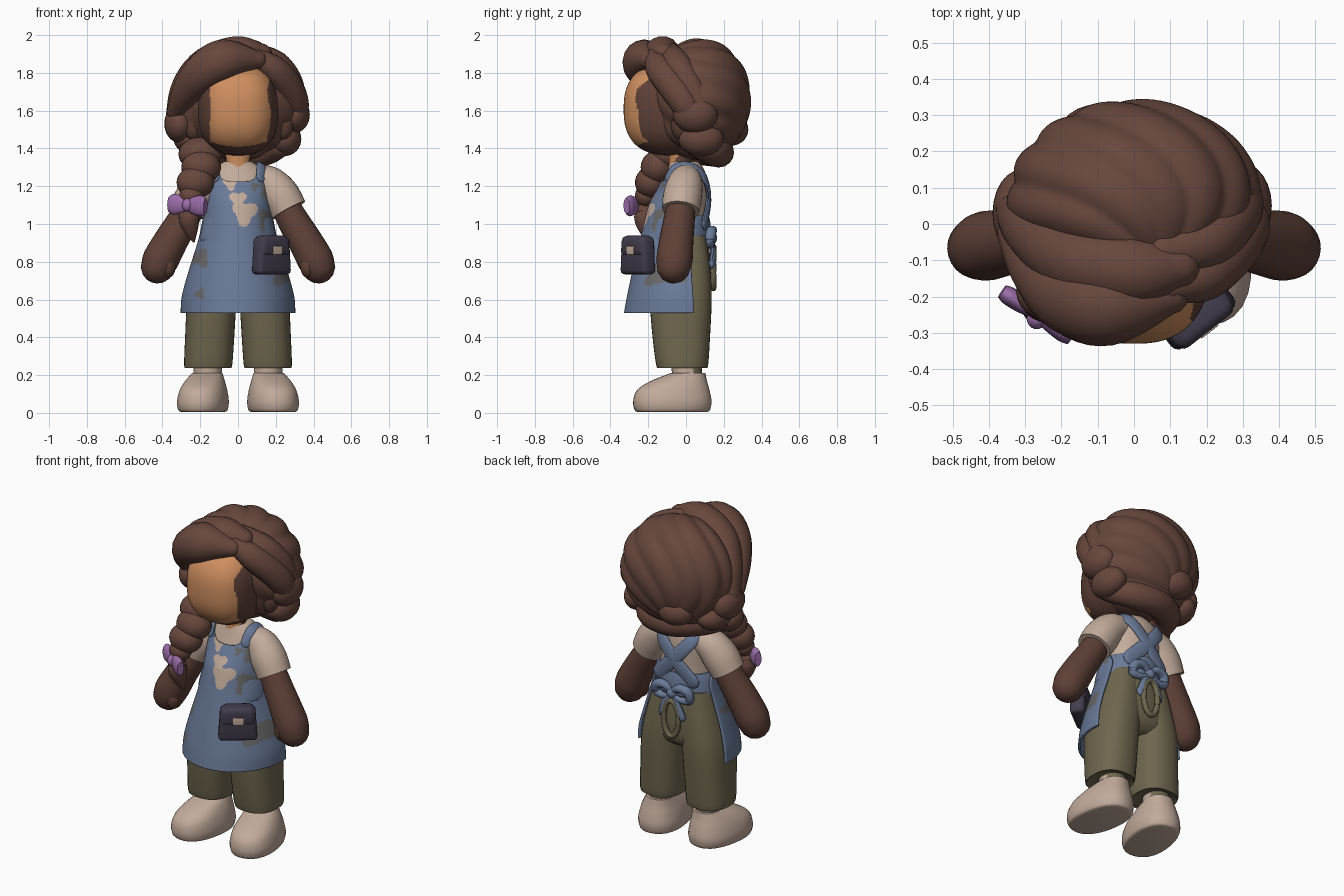
import bpy, bmesh, math
from mathutils import Vector, Matrix

if "Cube" in bpy.data.objects:
    bpy.data.objects.remove(bpy.data.objects["Cube"])


def material(name, r, g, b):
    m = bpy.data.materials.new(name)
    lin = [((c / 255 + 0.055) / 1.055) ** 2.4 for c in (r, g, b)]
    m.diffuse_color = (*lin, 1)
    m.use_nodes = True
    m.node_tree.nodes["Principled BSDF"].inputs["Base Color"].default_value = m.diffuse_color
    return m


HAIR = material("hair brown", 103, 71, 61)
SKIN = material("skin brown", 94, 64, 55)
FACE = material("face orange", 205, 142, 95)
SHIRT = material("shirt beige", 195, 172, 156)
BLUE = material("apron blue", 106, 122, 152)
OLIVE = material("trouser olive", 110, 102, 78)
NAVY = material("pouch navy", 66, 60, 76)
PURPLE = material("bow purple", 156, 110, 170)
SHOE = material("shoe beige", 194, 171, 156)
WORN = material("worn grey", 106, 106, 107)


def finish(name, bm, mats, rule=None, angle=50):
    bmesh.ops.recalc_face_normals(bm, faces=bm.faces)
    me = bpy.data.meshes.new(name)
    if rule:
        for f in bm.faces:
            f.material_index = rule(f.calc_center_median())
    bm.to_mesh(me)
    bm.free()
    for m in mats:
        me.materials.append(m)
    me.shade_smooth()
    me.set_sharp_from_angle(angle=math.radians(angle))
    ob = bpy.data.objects.new(name, me)
    bpy.context.collection.objects.link(ob)
    return ob


def spline(pts, k=5):
    """Catmull-Rom resampling of tuples of any length."""
    out = []
    for i in range(len(pts) - 1):
        a, b, c, d = (pts[max(i - 1, 0)], pts[i], pts[i + 1], pts[min(i + 2, len(pts) - 1)])
        for j in range(k):
            t = j / k
            out.append(tuple(0.5 * (2 * q + (r - p) * t + (2 * p - 5 * q + 4 * r - s) * t * t
                                    + (3 * q - p - 3 * r + s) * t ** 3)
                             for p, q, r, s in zip(a, b, c, d)))
    return out + [tuple(pts[-1])]


def skin_rings(rings, closed=True):
    bm = bmesh.new()
    vs = [[bm.verts.new(p) for p in ring] for ring in rings]
    n = len(vs[0])
    for lo, hi in zip(vs, vs[1:]):
        for i in range(n if closed else n - 1):
            j = (i + 1) % n
            bm.faces.new((lo[i], lo[j], hi[j], hi[i]))
    if closed:
        bm.faces.new(vs[0][::-1])
        bm.faces.new(vs[-1])
    return bm


def loft(name, rings, mats, n=28, k=4, power=2.0, turn=0, rule=None):
    """Stack of horizontal rounded sections (cx, cy, z, rx, ry)."""
    sections = []
    for cx, cy, z, rx, ry in spline(rings, k):
        ring = []
        for i in range(n):
            a = 2 * math.pi * i / n
            c, s = math.cos(a), math.sin(a)
            q = (abs(c) ** power + abs(s) ** power) ** (-1 / power)
            ring.append((cx + rx * c * q, cy + ry * s * q, z))
        sections.append(ring)
    bm = skin_rings(sections)
    if turn:
        bmesh.ops.rotate(bm, verts=bm.verts, cent=(rings[-1][0], rings[-1][1], 0),
                         matrix=Matrix.Rotation(turn, 3, 'Z'))
    return finish(name, bm, mats, rule)


def tube(name, path, mat, n=16, squash=(1, 1), hub=None, rounded=True):
    """Sweep along (x, y, z, radius) points; hub makes the flat side face outward."""
    pts = [(Vector(p[:3]), max(p[3], 0.004)) for p in spline(path)]
    rows = []
    for i, (p, r) in enumerate(pts):
        t = (pts[min(i + 1, len(pts) - 1)][0] - pts[max(i - 1, 0)][0]).normalized()
        rows.append((p, r, t))
    if rounded:
        (p0, r0, t0), (p1, r1, t1) = rows[0], rows[-1]
        caps = [math.radians(a) for a in (25, 50, 70, 85)]
        rows = ([(p0 - t0 * r0 * math.sin(a), r0 * math.cos(a), t0) for a in caps[::-1]] + rows
                + [(p1 + t1 * r1 * math.sin(a), r1 * math.cos(a), t1) for a in caps])
    rings = []
    for p, r, t in rows:
        ref = (p - Vector(hub)).normalized() if hub else Vector((0, 0, 1))
        if abs(t.dot(ref)) > 0.995:
            ref = Vector((0, 1, 0))
        side = t.cross(ref).normalized()
        up = side.cross(t)
        rings.append([p + r * (side * math.cos(a) * squash[0] + up * math.sin(a) * squash[1])
                      for a in (2 * math.pi * i / n for i in range(n))])
    return finish(name, skin_rings(rings), [mat])


def blob(name, loc, size, mats, power=2.0, lobes=0, pole=(0, 0, 1), rule=None, seg=24):
    """Rounded ellipsoid, optionally with lobes swirling out from a pole."""
    bm = bmesh.new()
    bmesh.ops.create_uvsphere(bm, u_segments=seg, v_segments=seg // 2 + 4, radius=1)
    tilt = Vector((0, 0, 1)).rotation_difference(Vector(pole))
    for v in bm.verts:
        flat = math.hypot(v.co.x, v.co.y)
        swirl = math.atan2(v.co.y, v.co.x) + 0.7 * v.co.z
        v.co.rotate(tilt)
        q = sum(abs(c) ** power for c in v.co) ** (-1 / power)
        if lobes:
            q *= 1 + 0.055 * flat * (abs(math.sin(lobes / 2 * swirl)) - 0.65)
        v.co = Vector(loc) + Vector([c * q * s for c, s in zip(v.co, size)])
    return finish(name, bm, mats, rule)


# Head with the bright face panel, ears and neck
blob("head", (0, -0.08, 1.608), (0.213, 0.25, 0.245), [SKIN, FACE], power=2.5, seg=144,
     rule=lambda c: int(-0.148 < c.x < 0.165 + 0.01 * math.sin(25 * c.z) and c.y < -0.17
                        and c.z > 1.41 + 1.2 * c.x * c.x))
for s in (-1, 1):
    blob("ear", (s * 0.235, -0.03, 1.53), (0.06, 0.05, 0.085), [SKIN])
loft("neck", [(0, -0.03, 1.26, 0.075, 0.07), (0, -0.03, 1.33, 0.065, 0.06),
              (0, -0.03, 1.42, 0.07, 0.065)], [SKIN, FACE], rule=lambda c: int(c.y < -0.05))

# Hair: lobed mass, swept locks, side curls and nape roll
blob("hair_mass", (0, 0.07, 1.66), (0.345, 0.272, 0.32), [HAIR], lobes=11,
     pole=(0.2, -0.65, 0.73), seg=110)
CROWN = (0, 0.05, 1.6)
locks = [
    [(0.1, -0.2, 1.87, 0.05), (-0.06, -0.225, 1.87, 0.112), (-0.175, -0.2, 1.81, 0.11),
     (-0.265, -0.12, 1.71, 0.085), (-0.33, -0.03, 1.6, 0.05)],
    [(0.12, -0.12, 1.9, 0.06), (0.0, -0.13, 1.9, 0.1), (-0.165, -0.1, 1.84, 0.1),
     (-0.275, -0.02, 1.72, 0.085), (-0.325, 0.03, 1.58, 0.06)],
    [(0.1, -0.17, 1.88, 0.05), (0.19, -0.14, 1.82, 0.075), (0.265, -0.07, 1.73, 0.08),
     (0.305, 0.0, 1.63, 0.075), (0.3, 0.05, 1.53, 0.05)],
    [(0.08, -0.08, 1.9, 0.06), (0.2, -0.05, 1.84, 0.08), (0.28, 0.02, 1.74, 0.07),
     (0.305, 0.08, 1.6, 0.06)],
]
for path in locks:
    tube("hair_lock", path, HAIR, squash=(1, 0.95), hub=CROWN)
for loc, size in [((0.295, 0.05, 1.58), (0.085, 0.12, 0.1)), ((0.25, 0.08, 1.45), (0.085, 0.12, 0.09)),
                  ((-0.31, 0.03, 1.53), (0.08, 0.12, 0.1)), ((-0.1, 0.24, 1.5), (0.11, 0.09, 0.085)),
                  ((-0.25, 0.08, 1.45), (0.09, 0.12, 0.08))]:
    blob("hair_curl", loc, size, [HAIR])
tube("nape_roll", [(0.22, 0.06, 1.41, 0.06), (0.13, 0.15, 1.385, 0.08), (-0.03, 0.17, 1.38, 0.08),
                   (-0.17, 0.08, 1.39, 0.08), (-0.2, -0.04, 1.38, 0.08)], HAIR)

# Side braid with its bow
for loc, size in [((-0.2, -0.09, 1.37), (0.115, 0.1, 0.09)), ((-0.195, -0.15, 1.3), (0.105, 0.09, 0.09)),
                  ((-0.225, -0.185, 1.22), (0.1, 0.085, 0.085)), ((-0.245, -0.21, 1.15), (0.065, 0.06, 0.06))]:
    blob("braid_knot", loc, size, [HAIR])
tube("braid_tail", [(-0.25, -0.22, 1.12, 0.03), (-0.26, -0.22, 1.04, 0.055), (-0.25, -0.21, 0.97, 0.04),
                    (-0.235, -0.2, 0.91, 0.008)], HAIR)
for s in (-1, 1):
    tube("braid_bow_wing", [(-0.268 + s * 0.83 * d, -0.25 - s * 0.56 * d, 1.1 - s * 0.05 * d, r)
                            for d, r in ((0, 0.025), (0.045, 0.046), (0.09, 0.052), (0.115, 0.04))],
         PURPLE, squash=(0.5, 1.05), rounded=False)
blob("braid_bow_knot", (-0.268, -0.26, 1.1), (0.028, 0.03, 0.035), [PURPLE])

# Shirt, sleeves, arms
loft("shirt", [(0, -0.03, 0.9, 0.17, 0.14), (0, -0.03, 1.08, 0.165, 0.14), (0, -0.01, 1.2, 0.165, 0.12),
               (0, 0.0, 1.28, 0.14, 0.1), (0, -0.01, 1.33, 0.075, 0.075)], [SHIRT])
for s in (-1, 1):
    tube("sleeve", [(s * 0.1, 0.0, 1.24, 0.078), (s * 0.17, -0.005, 1.212, 0.093),
                    (s * 0.224, -0.018, 1.15, 0.103), (s * 0.268, -0.028, 1.073, 0.099)],
         SHIRT, rounded=False, n=24)
    tube("arm", [(s * 0.22, -0.02, 1.16, 0.07), (s * 0.285, -0.035, 1.03, 0.082),
                 (s * 0.35, -0.05, 0.92, 0.09), (s * 0.405, -0.06, 0.82, 0.096),
                 (s * 0.425, -0.065, 0.775, 0.09)], SKIN, n=24)
    blob("thumb", (s * 0.37, -0.1, 0.775), (0.04, 0.045, 0.06), [SKIN])

# Trousers, ankles, shoes
loft("trouser_hips", [(0, -0.03, 0.58, 0.18, 0.11), (0, -0.03, 0.63, 0.235, 0.155),
                      (0, -0.03, 0.75, 0.232, 0.163), (0, -0.033, 0.88, 0.2, 0.155),
                      (0, -0.03, 1.0, 0.165, 0.13)], [OLIVE], power=2.3)
for s in (-1, 1):
    loft("trouser_leg", [(s * 0.158, -0.02, 0.245, 0.115, 0.125), (s * 0.158, -0.02, 0.25, 0.127, 0.137),
                         (s * 0.15, -0.025, 0.4, 0.13, 0.152), (s * 0.138, -0.028, 0.6, 0.13, 0.164),
                         (s * 0.115, -0.03, 0.76, 0.118, 0.158), (s * 0.09, -0.03, 0.94, 0.095, 0.135)],
         [OLIVE], power=2.5)
    loft("ankle", [(s * 0.16, 0.01, 0.15, 0.075, 0.08), (s * 0.16, 0.0, 0.28, 0.075, 0.08)],
         [SHIRT, OLIVE], rule=lambda c: int(c.z > 0.235 or c.y > 0.04), k=8)
    loft("shoe", [(s * 0.172, -0.075, 0.005, 0.11, 0.185), (s * 0.172, -0.075, 0.015, 0.126, 0.2),
                  (s * 0.172, -0.075, 0.06, 0.133, 0.208), (s * 0.17, -0.07, 0.12, 0.122, 0.193),
                  (s * 0.167, -0.04, 0.168, 0.103, 0.15), (s * 0.162, 0.012, 0.212, 0.078, 0.09)],
         [SHOE], power=2.35, turn=s * 0.16)

# Apron: open wrap (z, rx, ry, half angle) with worn patches (x, z, radius, colour)
PATCHES = [(0.0, 1.13, 0.04, 1), (0.035, 1.06, 0.06, 1), (-0.04, 1.22, 0.036, 1), (0.15, 1.18, 0.035, 2),
           (0.155, 1.02, 0.05, 2), (0.09, 1.2, 0.02, 2), (-0.2, 0.82, 0.045, 2), (0.24, 0.73, 0.055, 2),
           (-0.2, 0.63, 0.025, 2)]


def patch(c):
    for x, z, r, m in PATCHES:
        a = math.atan2(c.z - z, c.x - x)
        if c.y < 0 and math.hypot(c.x - x, c.z - z) < r * (1 + 0.25 * math.sin(3 * a + 9 * x)):
            return m
    return 0


rows = spline([(0.53, 0.304, 0.328, 97), (0.62, 0.297, 0.312, 97), (0.75, 0.262, 0.284, 96),
               (0.9, 0.215, 0.248, 97), (1.0, 0.192, 0.224, 97), (1.1, 0.18, 0.198, 80),
               (1.2, 0.17, 0.163, 70), (1.29, 0.15, 0.132, 62)], 14)
sheet = []
for z, rx, ry, half in rows:
    ring = []
    for i in range(121):
        u = i / 60 - 1
        a = math.radians(half) * u
        dip = 0.065 * max(0, (z - 1.1) / 0.19) * max(0, 1 - (u / 0.8) ** 4)
        ring.append((rx * math.sin(a), -ry * math.cos(a), z - dip))
    sheet.append(ring)
apron = finish("apron", skin_rings(sheet, closed=False), [BLUE, SHIRT, WORN], patch)
apron.modifiers.new("thickness", 'SOLIDIFY').thickness = 0.014
loft("apron_waistband", [(0, -0.045, 0.91, 0.19, 0.17), (0, -0.045, 0.92, 0.205, 0.18),
                         (0, -0.04, 1.0, 0.19, 0.17), (0, -0.04, 1.045, 0.175, 0.16)], [BLUE])

# Crossed straps and the tie at the back
for s in (-1, 1):
    tube("apron_strap", [(s * 0.12, -0.09, 1.25, 0.03), (s * 0.125, -0.05, 1.305, 0.03),
                         (s * 0.12, 0.03, 1.305, 0.032), (s * 0.095, 0.1, 1.24, 0.038),
                         (0, 0.12, 1.13, 0.042), (-s * 0.11, 0.1, 1.01, 0.045)],
         BLUE, squash=(1, 0.33), hub=(0, 0, 1.12))
    tube("tie_loop", [(0, 0.135, 0.93, 0.016), (s * 0.05, 0.14, 0.965, 0.025), (s * 0.105, 0.132, 0.95, 0.028),
                      (s * 0.11, 0.125, 0.9, 0.025), (s * 0.05, 0.135, 0.893, 0.018), (0, 0.135, 0.92, 0.014)],
         BLUE, n=10)
    tube("tie_tail", [(0, 0.135, 0.92, 0.014), (s * 0.04, 0.142, 0.86, 0.024), (s * 0.065, 0.138, 0.79, 0.026)],
         BLUE, n=10, squash=(0.6, 1))
blob("tie_knot", (0, 0.14, 0.925), (0.032, 0.025, 0.032), [BLUE])
tube("hanging_loop", [(0.05 * math.sin(a), 0.145, 0.77 + 0.11 * math.cos(a), 0.016)
                      for a in (math.pi * i / 5 for i in range(11))], OLIVE, n=10)

# Pouch on the apron, with flap and worn mark
place = Matrix.Translation((0.177, -0.255, 0.838)) @ Matrix.Rotation(math.radians(38), 4, 'Z')
for name, z, size, y, mat in [("pouch", -0.005, (0.222, 0.085, 0.2), 0, NAVY),
                              ("pouch_flap", 0.045, (0.205, 0.1, 0.11), 0, NAVY),
                              ("pouch_mark", 0.022, (0.06, 0.008, 0.045), -0.05, SHIRT)]:
    bm = bmesh.new()
    bmesh.ops.create_cube(bm, size=1)
    for v in bm.verts:
        top = 0.88 if v.co.z > 0 and mat is NAVY else 1
        v.co = Vector((v.co.x * size[0] * top, v.co.y * size[1] + y, v.co.z * size[2] + z))
    bmesh.ops.bevel(bm, geom=bm.edges[:], offset=min(size) * 0.28, segments=3, profile=0.5, affect='EDGES')
    bm.transform(place)
    finish(name, bm, [mat])
